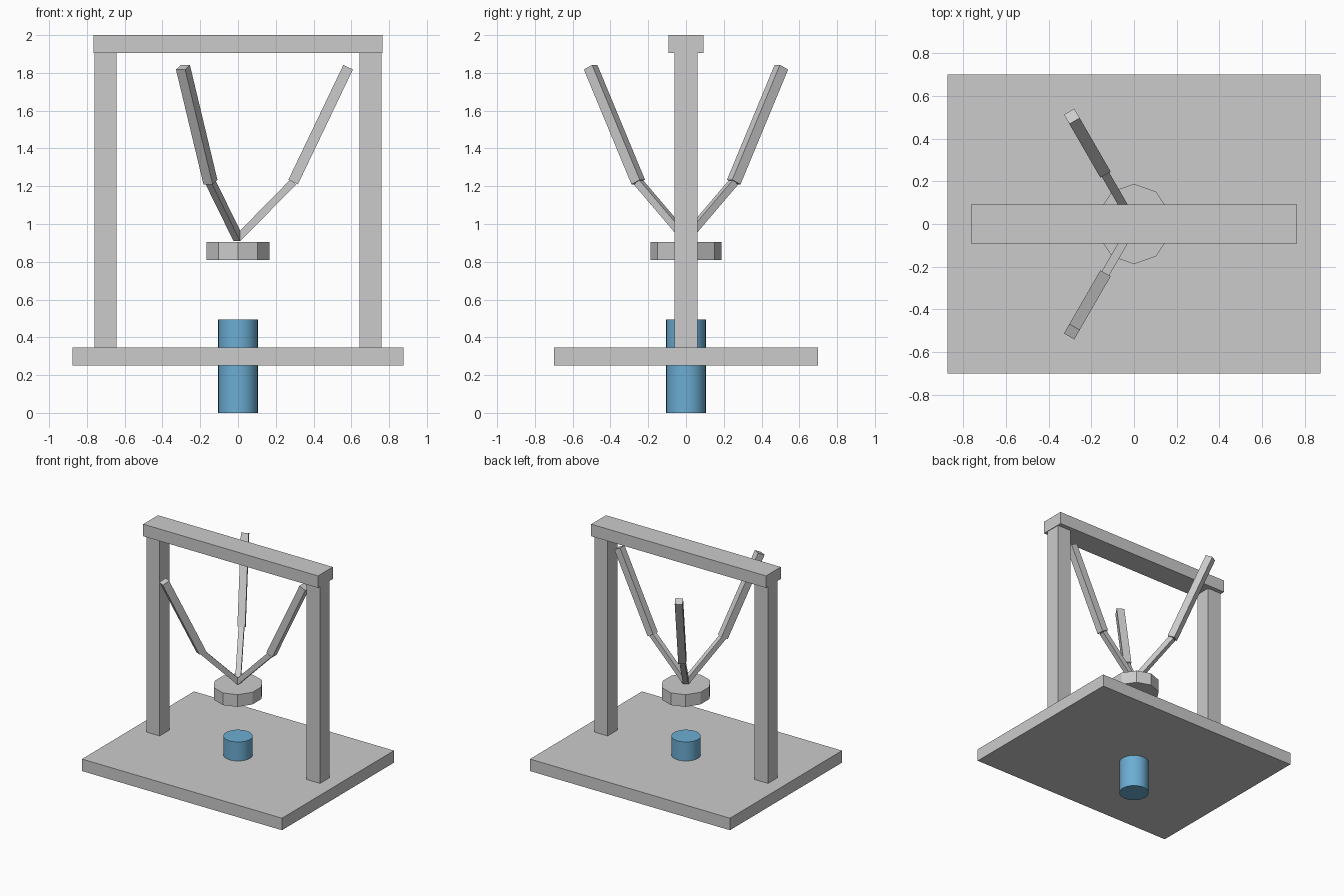
import bpy, math
from mathutils import Vector, Matrix

if "Cube" in bpy.data.objects:
    bpy.data.objects.remove(bpy.data.objects["Cube"])


def box(name, size, center):
    bpy.ops.mesh.primitive_cube_add(size=1, location=center)
    ob = bpy.context.object
    ob.name = name
    ob.scale = size
    bpy.ops.object.transform_apply(location=False, rotation=False, scale=True)
    return ob


def bar(name, a, b, tangential, thickness, turn):
    """Square bar between two points of the xz plane, turned about z."""
    a, b = Vector(a), Vector(b)
    d = b - a
    ob = box(name, (thickness, tangential, d.length), (0, 0, 0))
    tilt = Matrix.Rotation(math.atan2(d.x, d.z), 4, 'Y')
    ob.matrix_world = (Matrix.Rotation(turn, 4, 'Z')
                       @ Matrix.Translation((a + b) / 2) @ tilt)
    return ob


# Frame: table plate, two posts, cross beam
box("base_plate", (1.75, 1.40, 0.095), (0, 0, 0.2975))
for side, label in ((-1, "left"), (1, "right")):
    box(label + "_post", (0.117, 0.12, 1.56), (side * 0.702, 0, 1.125))
box("top_beam", (1.53, 0.185, 0.095), (0, 0, 1.9525))

# Three jointed arms meeting above the platform
top, elbow, tip = (0.583, 0, 1.83), (0.292, 0, 1.222), (0.0, 0, 0.925)
for i in range(3):
    turn = math.radians(120 * i)
    bar(f"upper_arm_{i + 1}", elbow, top, 0.056, 0.056, turn)
    bar(f"lower_arm_{i + 1}", tip, elbow, 0.04, 0.04, turn)

# Ten-sided platform, slightly narrower in x
bpy.ops.mesh.primitive_cylinder_add(vertices=10, radius=1, depth=1,
                                    location=(0, 0, 0.858))
platform = bpy.context.object
platform.name = "tool_platform"
platform.scale = (0.175, 0.188, 0.096)
bpy.ops.object.transform_apply(location=False, rotation=False, scale=True)

# Blue cylinder through the plate
bpy.ops.mesh.primitive_cylinder_add(vertices=32, radius=0.105, depth=0.495,
                                    location=(0, 0, 0.2475))
pedestal = bpy.context.object
pedestal.name = "pedestal"
bpy.ops.object.shade_smooth_by_angle(angle=math.radians(30))
blue = bpy.data.materials.new("blue")
blue.diffuse_color = (0.15, 0.42, 0.65, 1)
blue.use_nodes = True
blue.node_tree.nodes["Principled BSDF"].inputs["Base Color"].default_value = blue.diffuse_color
pedestal.data.materials.append(blue)
